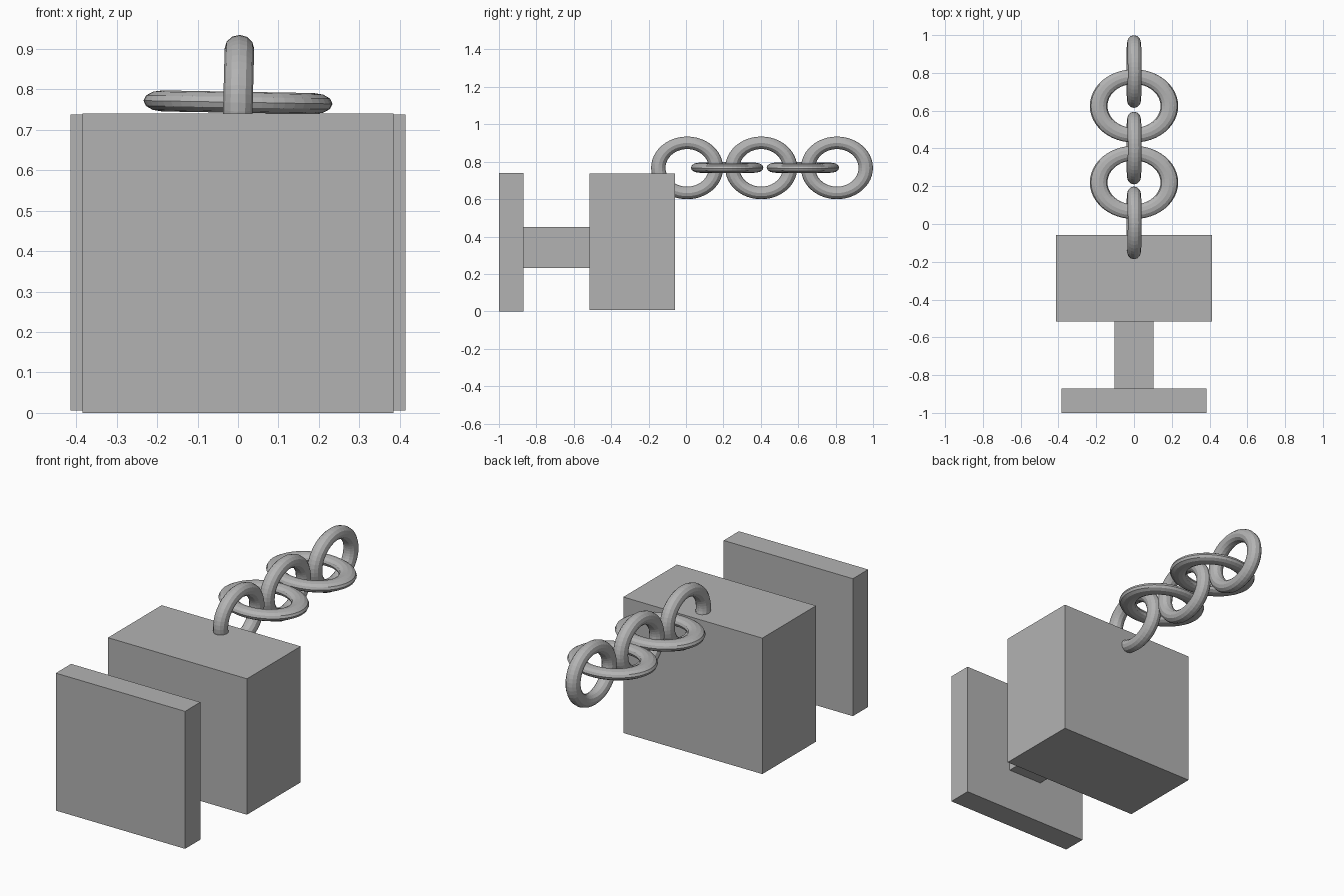
import bpy
import math
from mathutils import Matrix

if "Cube" in bpy.data.objects:
    bpy.data.objects.remove(bpy.data.objects["Cube"])

grey = bpy.data.materials.new("plain grey")
grey.diffuse_color = (0.45, 0.45, 0.45, 1)
grey.use_nodes = True
grey.node_tree.nodes["Principled BSDF"].inputs["Base Color"].default_value = grey.diffuse_color


def box(name, lo, hi):
    """Box spanning two opposite corners."""
    bpy.ops.mesh.primitive_cube_add(size=1)
    ob = bpy.context.object
    ob.name = name
    size = [b - a for a, b in zip(lo, hi)]
    mid = [(a + b) / 2 for a, b in zip(lo, hi)]
    ob.data.transform(Matrix.Translation(mid) @ Matrix.Diagonal((*size, 1)))
    ob.data.materials.append(grey)


def link(name, y, z, upright):
    """Slightly tilted oval chain link."""
    bpy.ops.mesh.primitive_torus_add(major_radius=1, minor_radius=0.25,
                                     major_segments=48, minor_segments=12)
    ob = bpy.context.object
    ob.name = name
    if upright:
        shape = (Matrix.Rotation(math.radians(1.5), 4, 'Y')
                 @ Matrix.Diagonal((0.146, 0.154, 0.134, 1))
                 @ Matrix.Rotation(math.pi / 2, 4, 'Y'))
    else:
        shape = (Matrix.Rotation(math.radians(1.0), 4, 'Y')
                 @ Matrix.Diagonal((0.187, 0.155, 0.104, 1)))
    ob.data.transform(Matrix.Translation((0, y, z)) @ shape)
    ob.data.materials.append(grey)


# Striking plate, neck and main block
box("front_plate", (-0.385, -1.0, 0.0), (0.385, -0.87, 0.74))
box("neck", (-0.103, -0.88, 0.232), (0.103, -0.505, 0.452))
box("main_block", (-0.414, -0.515, 0.006), (0.414, -0.058, 0.738))

# Chain: upright and flat links alternate
for i, y in enumerate((0.006, 0.402, 0.807)):
    link(f"upright_link_{i + 1}", y, 0.767, True)
for i, y in enumerate((0.22, 0.625)):
    link(f"flat_link_{i + 1}", y, 0.768, False)
